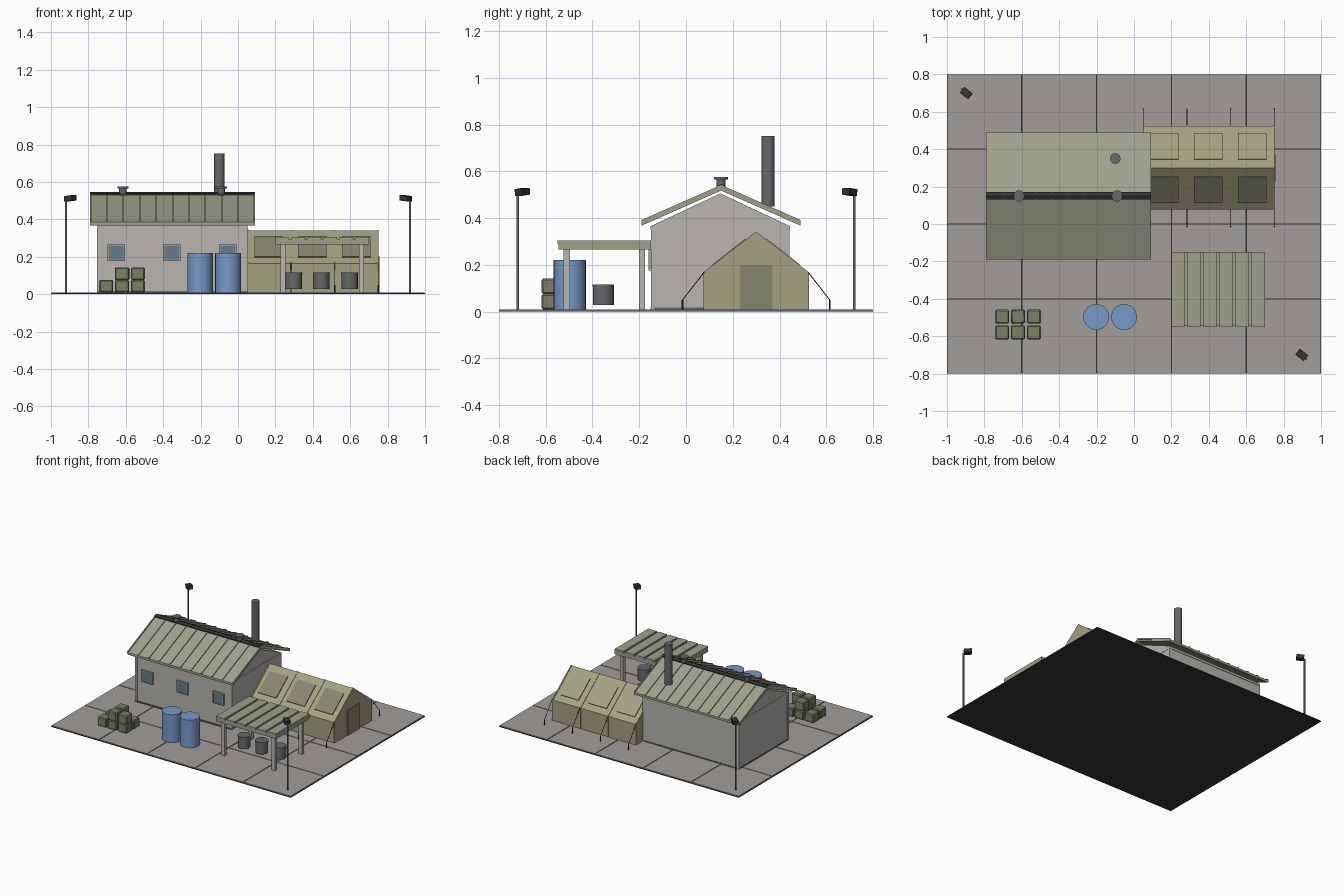
import bpy, bmesh, math
from mathutils import Vector

if "Cube" in bpy.data.objects:
    bpy.data.objects.remove(bpy.data.objects["Cube"])

def mat(name, r, g, b):
    m = bpy.data.materials.new(name)
    m.diffuse_color = (r, g, b, 1)
    m.use_nodes = True
    m.node_tree.nodes["Principled BSDF"].inputs["Base Color"].default_value = m.diffuse_color
    return m

CONC = mat("concrete", .36, .34, .32)
WALL = mat("wall", .48, .46, .44)
ROOF = mat("olive_metal", .35, .35, .26)
TENT = mat("canvas", .37, .36, .22)
FLAP = mat("flap", .24, .24, .16)
BLUE = mat("blue", .18, .32, .58)
GLASS = mat("glass", .13, .2, .28)
DARK = mat("dark", .035, .035, .035)
STEEL = mat("steel", .14, .14, .15)
CRATE = mat("crate", .2, .22, .13)

def finish(name, bm, m):
    bmesh.ops.recalc_face_normals(bm, faces=bm.faces)
    me = bpy.data.meshes.new(name)
    bm.to_mesh(me)
    bm.free()
    ob = bpy.data.objects.new(name, me)
    bpy.context.collection.objects.link(ob)
    me.materials.append(m)
    return ob

def box(name, x, y, z, m, rot=(0, 0, 0)):
    """Box from (min, max) ranges, rotated about its centre."""
    bm = bmesh.new()
    bmesh.ops.create_cube(bm, size=1)
    bmesh.ops.scale(bm, verts=bm.verts, vec=(x[1]-x[0], y[1]-y[0], z[1]-z[0]))
    ob = finish(name, bm, m)
    ob.location = [(a + b) / 2 for a, b in (x, y, z)]
    ob.rotation_euler = rot
    return ob

def prism(name, pts, x0, x1, m):
    """Profile in the y-z plane extruded along x."""
    bm = bmesh.new()
    f = bm.faces.new([bm.verts.new((x0, y, z)) for y, z in pts])
    r = bmesh.ops.extrude_face_region(bm, geom=[f])
    vs = [v for v in r["geom"] if isinstance(v, bmesh.types.BMVert)]
    bmesh.ops.translate(bm, verts=vs, vec=(x1 - x0, 0, 0))
    return finish(name, bm, m)

def rod(name, a, b, r, m, n=16):
    """Cylinder between two points."""
    a, b = Vector(a), Vector(b)
    bm = bmesh.new()
    bmesh.ops.create_cone(bm, cap_ends=True, segments=n, radius1=r, radius2=r, depth=(b - a).length)
    for f in bm.faces:
        f.smooth = len(f.verts) == 4 and n > 6
    for e in bm.edges:
        e.smooth = not any(len(f.verts) > 4 for f in e.link_faces)
    ob = finish(name, bm, m)
    ob.location = (a + b) / 2
    ob.rotation_euler = (b - a).to_track_quat('Z', 'Y').to_euler()
    return ob

# Paved yard: base sheet and slabs separated by thin joints
box("yard_base", (-1, 1), (-.8, .8), (0, .005), DARK)
for i in range(5):
    for j in range(4):
        x, y = -1 + .4 * i, -.8 + .4 * j
        box("paving_slab", (x + .003, x + .397), (y + .003, y + .397), (.001, .01), CONC)

# Main hut walls, trims and gable block
box("hut_walls", (-.75, .05), (-.147, .44), (.01, .35), WALL)
box("hut_base_trim", (-.752, .052), (-.152, .442), (.01, .018), STEEL)
box("hut_top_trim", (-.752, .052), (-.152, .444), (.349, .366), WALL)
prism("hut_gable", [(-.15, .366), (.147, .506), (.444, .366)], -.75, .05, WALL)
for x in (-.745, .045):
    for y in (-.142, .435):
        box("corner_post", (x - .008, x + .008), (y - .008, y + .008), (.01, .35), WALL)

# Hut roof: two slopes with standing seams, ridge cap
for s in (-1, 1):
    def P(d, z):
        return (.15 + s * d, z)
    prism("roof_slope", [P(0, .535), P(.34, .385), P(.34, .368), P(0, .518)], -.79, .09, ROOF)
    for k in range(11):
        x = -.787 + k * .0874
        prism("roof_seam", [P(0, .542), P(.34, .392), P(.34, .38), P(0, .53)], x - .004, x + .004, ROOF)
prism("ridge_cap", [(.13, .53), (.13, .537), (.15, .545), (.17, .537), (.17, .53)], -.79, .09, DARK)
for x in (-.615, -.09):
    rod("ridge_vent", (x, .15, .52), (x, .15, .566), .02, STEEL)
    rod("vent_cap", (x, .15, .565), (x, .15, .575), .03, STEEL)
rod("chimney", (-.1, .35, .45), (-.1, .35, .752), .028, STEEL)

# Front windows with frames
for x in (-.65, -.355, -.055):
    box("window_pane", (x - .042, x + .042), (-.158, -.145), (.184, .258), GLASS)
    for d in (-.043, .043):
        box("window_side", (x + d - .004, x + d + .004), (-.161, -.145), (.178, .264), ROOF)
    for z in (.181, .261):
        box("window_rail", (x - .047, x + .047), (-.161, -.145), (z - .004, z + .004), ROOF)

# Tent body, bands, roof panels, door
def tent_profile(g):
    return [(.077 - g, .01), (.077 - g, .165 + g), (.3, .34 + g), (.523 + g, .165 + g), (.523 + g, .01)]
prism("tent_body", tent_profile(0), .05, .75, TENT)
for x in (.054, .285, .515, .746):
    prism("tent_band", tent_profile(.003), x - .004, x + .004, TENT)
slope = math.atan2(.175, .223)
for s in (-1, 1):
    for x in (.163, .398, .632):
        y, z = .3 + s * .115, .34 - .115 * .175 / .223 + .002
        box("tent_window", (x - .076, x + .076), (y - .088, y + .088), (z - .005, z + .005),
            FLAP if s < 0 else TENT, (-s * slope, 0, 0))
box("tent_door", (.745, .756), (.23, .37), (.01, .2), FLAP)

# Guy lines and pegs
for x in (.05, .283, .517, .75):
    for s in (-1, 1):
        end = (x, .3 + s * .315, .05)
        rod("guy_line", (x, .3 + s * .223, .168), end, .002, DARK, 6)
        rod("tent_peg", (x, end[1], .005), end, .004, DARK, 6)

# Open shelter: slatted roof on four posts, drums beneath
box("shelter_roof", (.2, .7), (-.545, -.15), (.265, .294), ROOF)
for k in range(6):
    x = .2 + k * .0858
    box("shelter_slat", (x, x + .071), (-.55, -.15), (.29, .305), ROOF)
for x in (.24, .66):
    for y in (-.51, -.188):
        box("shelter_post", (x - .014, x + .014), (y - .013, y + .013), (.01, .268), WALL)
for x in (.298, .446, .597):
    rod("drum", (x, -.353, .028), (x, -.353, .115), .044, STEEL)
    rod("drum_rim", (x, -.353, .108), (x, -.353, .117), .046, STEEL)

# Water tanks
for x in (-.202, -.053):
    rod("water_tank", (x, -.497, .01), (x, -.497, .22), .069, BLUE, 24)

# Crates: six below, three on top
cols, rows = (-.705, -.62, -.535), (-.495, -.58)
stack = [(x, y, .01) for x in cols for y in rows]
stack += [(cols[1], rows[1], .076), (cols[2], rows[1], .076), (cols[1], rows[0], .076)]
for i, (x, y, z) in enumerate(stack):
    ob = box("crate", (x - .037, x + .037), (y - .037, y + .037), (z, z + .066), CRATE,
             (0, 0, .06 if i == 8 else 0))
    b = ob.modifiers.new("bevel", 'BEVEL')
    b.width, b.segments = .006, 1

# Flood lights on opposite corners
for s in (-1, 1):
    rod("light_pole", (s * .92, -s * .72, .01), (s * .92, -s * .72, .5), .006, STEEL, 10)
    x, y = s * .897, -s * .7
    box("lamp_head", (x - .027, x + .027), (y - .02, y + .02), (.498, .527), DARK,
        (0, math.radians(6 * s), math.radians(-38)))
